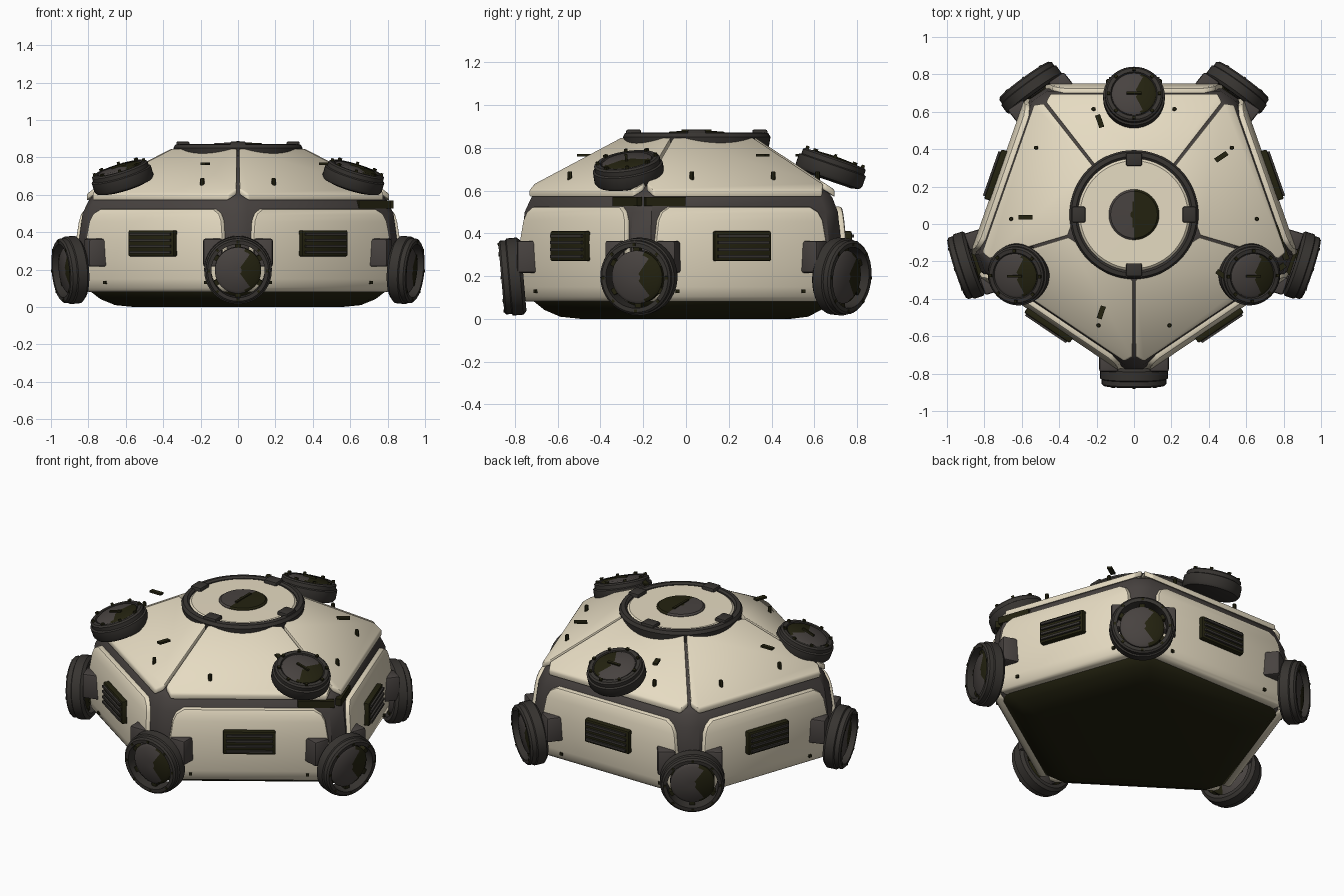
import bpy
import bmesh
from math import pi, cos, sin, tan, radians
from mathutils import Matrix, Vector

old = bpy.data.objects.get("Cube")
if old:
    bpy.data.objects.remove(old)


def material(name, rgb):
    m = bpy.data.materials.new(name)
    m.use_nodes = True
    m.diffuse_color = (*rgb, 1)
    bsdf = m.node_tree.nodes["Principled BSDF"]
    bsdf.inputs["Base Color"].default_value = (*rgb, 1)
    bsdf.inputs["Roughness"].default_value = 0.7
    return m


CREAM = material("cream_plating", (0.79, 0.71, 0.54))
GREY = material("dark_grey_frame", (0.064, 0.055, 0.051))
BLACK = material("charcoal_fittings", (0.038, 0.034, 0.03))
OLIVE = material("olive_black", (0.017, 0.016, 0.005))

made = []
STEP = 2 * pi / 5
SLOPE = 0.655
WALL = tan(pi / 5)
# Pentagon body space: slightly stretched sideways
BODY = Matrix.Diagonal((1.08, 1, 1, 1)) @ Matrix.Translation((0, 0.04, 0))


def loft(name, rings, mat, place=Matrix(), wrap=False, bevel=0):
    """Skin a stack of equal-sized point rings into one solid."""
    bm = bmesh.new()
    rows = [[bm.verts.new(place @ Vector(p)) for p in r] for r in rings]
    n = len(rows[0])
    pairs = list(zip(rows, rows[1:])) + ([(rows[-1], rows[0])] if wrap else [])
    for a, b in pairs:
        for i in range(n):
            j = (i + 1) % n
            bm.faces.new((a[i], a[j], b[j], b[i]))
    if not wrap:
        bm.faces.new(rows[0])
        bm.faces.new(rows[-1])
    bmesh.ops.recalc_face_normals(bm, faces=bm.faces)
    if bevel:
        edges = [e for e in bm.edges if e.calc_face_angle(0) > 0.7]
        bmesh.ops.bevel(bm, geom=edges, offset=bevel, segments=2,
                        profile=0.5, affect='EDGES')
    mesh = bpy.data.meshes.new(name)
    bm.to_mesh(mesh)
    bm.free()
    mesh.materials.append(mat)
    ob = bpy.data.objects.new(name, mesh)
    bpy.context.collection.objects.link(ob)
    made.append(ob)
    return ob


def paint(ob, mat, rule):
    """Give a second colour to the faces whose centre passes the rule."""
    ob.data.materials.append(mat)
    for p in ob.data.polygons:
        p.material_index = int(rule(p.center))


def lathe(name, profile, mat, place, sides=40, wrap=False):
    rings = [[(r * cos(2 * pi * i / sides), r * sin(2 * pi * i / sides), z)
              for i in range(sides)] for r, z in profile]
    return loft(name, rings, mat, place, wrap)


def two_tone_cap(name, profile, place, axis, start):
    """Grey cap with an olive side, split along one local axis."""
    inverse = place.inverted()
    paint(lathe(name, profile, GREY, place), OLIVE,
          lambda c: (inverse @ c)[axis] > start)


def box(name, centre, size, mat, place, bevel=0):
    c, h = Vector(centre), Vector(size) / 2
    rings = [[c + Vector((sx * h.x, sy * h.y, sz * h.z))
              for sx, sy in ((-1, -1), (1, -1), (1, 1), (-1, 1))] for sz in (-1, 1)]
    return loft(name, rings, mat, place, bevel=bevel)


def turn(angle):
    return Matrix.Rotation(angle, 4, 'Z')


def studs(name, count, radius, z, size, mat, place):
    for i in range(count):
        box(name, (radius, 0, z), size, mat, place @ turn(2 * pi * i / count))


def pentagon(apothem, z, chamfer=0.06):
    """Pentagon ring with clipped corners, one corner facing front."""
    pts = []
    for k in range(5):
        half = apothem * WALL - chamfer * apothem / 0.69
        for t in (-half, half):
            pts.append(turn(pi / 2 + k * STEP) @ Vector((apothem, t, z)))
    return pts


# Inner hull with dark rounded belly and sloped roof
profile = [(0.45, 0.0), (0.53, 0.01), (0.593, 0.042), (0.638, 0.085), (0.675, 0.22),
           (0.685, 0.36), (0.67, 0.5), (0.645, 0.565), (0.63, 0.588), (0.27, 0.81)]
hull = loft("hull", [pentagon(a, z) for a, z in profile], GREY, BODY)
paint(hull, OLIVE, lambda c: c.z < 0.085)

# Wall rows: height, distance out, half width
wall_rows = [(0.08, 0.668, 0.425), (0.1, 0.684, 0.455), (0.15, 0.694, 0.46),
             (0.25, 0.705, 0.44), (0.36, 0.71, 0.42), (0.46, 0.7, 0.405),
             (0.5, 0.694, 0.385), (0.525, 0.688, 0.345)]


def roof_z(a):
    return 0.607 + (0.65 - a) * SLOPE


for k in range(5):
    face = BODY @ turn(pi / 2 + k * STEP)
    # Wall panel
    loft("wall_panel", [[(a - 0.05, -w, z), (a, -w, z), (a, w, z), (a - 0.05, w, z)]
                        for z, a, w in wall_rows], CREAM, face, bevel=0.012)
    # Roof panel with clipped outer corners
    outline = [(0.655, 0.415), (0.61, 0.61 * WALL - 0.008), (0.28, 0.28 * WALL - 0.006)]
    outline += [(a, -t) for a, t in reversed(outline)]
    loft("roof_panel", [[(a, t, roof_z(a) - d) for a, t in outline]
                        for d in (0.035, 0)], CREAM, face, bevel=0.009)
    # Vent with slats
    box("vent_frame", (0.715, 0, 0.34), (0.04, 0.278, 0.14), OLIVE, face, 0.008)
    for s in range(4):
        box("vent_slat", (0.738, 0, 0.292 + s * 0.032), (0.016, 0.25, 0.014), BLACK, face)
    # Bolts and floating rods
    for side in (-1, 1):
        lathe("roof_bolt", [(0.011, 0.64), (0.011, 0.685), (0.008, 0.69)], OLIVE,
              face @ Matrix.Translation((0.575, side * 0.2, 0)), 8)
        box("wall_bolt", (0.69, side * 0.31, 0.13), (0.02, 0.016, 0.016), OLIVE, face)
    rod = face @ Matrix.Translation((0.51, 0.17, 0.765)) @ turn(radians(18))
    box("roof_rod", (0, 0, 0), (0.07, 0.026, 0.012), OLIVE, rod)

# Olive belt plates wrapped round the left corner
for k, side in ((3, 1), (4, -1)):
    box("belt_plate", (0.648, side * 0.357, 0.548), (0.03, 0.194, 0.042), OLIVE,
        BODY @ turn(pi / 2 + k * STEP))

for k in range(5):
    angle = -pi / 2 + k * STEP
    corner = BODY @ turn(angle)
    # Wheel brackets and axle
    for side in (-1, 1):
        box("wheel_bracket", (0.775, side * 0.125, 0.29), (0.11, 0.095, 0.15), GREY,
            corner, 0.012)
    box("wheel_axle", (0.77, 0, 0.2), (0.12, 0.12, 0.12), OLIVE, corner)
    # Wheel leaning slightly inward at the bottom
    spot = corner @ Vector((0.85, 0, 0.197))
    spot.x *= 1.025
    wheel = (Matrix.Translation(spot) @ turn(angle)
             @ Matrix.Rotation(radians(95), 4, 'Y'))
    lathe("wheel_tyre", [(0.143, -0.05), (0.165, -0.05), (0.181, -0.035), (0.181, 0.015),
                         (0.173, 0.02), (0.173, 0.045), (0.163, 0.054), (0.143, 0.054)],
          BLACK, wheel, wrap=True)
    two_tone_cap("wheel_hub", [(0.08, -0.05), (0.124, -0.02), (0.124, 0.02),
                               (0.108, 0.032), (0.02, 0.036)], wheel, 1, 0.035)
    studs("wheel_spoke", 6, 0.13, 0.0, (0.04, 0.03, 0.04), OLIVE, wheel)
    studs("wheel_stud", 8, 0.156, 0.05, (0.014, 0.014, 0.014), OLIVE, wheel)

# Three tilted roof pods
for x, y, z in ((0, 0.68, 0.705), (0.62, -0.27, 0.695), (-0.62, -0.27, 0.695)):
    out = Vector((x, y - 0.05, 0)).normalized()
    tilt = Matrix.Rotation(radians(19), 4, Vector((0, 0, 1)).cross(out))
    pod = Matrix.Translation((x, y, z)) @ tilt
    lathe("pod_casing", [(0.12, -0.06), (0.155, -0.05), (0.165, -0.035), (0.165, 0.015),
                         (0.155, 0.02), (0.155, 0.042), (0.145, 0.05), (0.125, 0.05),
                         (0.12, 0.04)], BLACK, pod)
    two_tone_cap("pod_cap", [(0.118, 0.03), (0.118, 0.046), (0.105, 0.054),
                             (0.02, 0.058)], pod, 0, 0.03)
    studs("pod_stud", 8, 0.137, 0.052, (0.016, 0.016, 0.02), OLIVE, pod)
    box("pod_handle", (0, 0, 0.062), (0.08, 0.012, 0.012), OLIVE, pod)

# Top hatch
top = Matrix.Translation((0, 0.05, 0))
lathe("hatch_ring", [(0.3, 0.78), (0.335, 0.79), (0.345, 0.85), (0.335, 0.868),
                     (0.312, 0.872), (0.3, 0.862)], BLACK, top, 64, wrap=True)
lathe("hatch_plate", [(0.302, 0.80), (0.302, 0.852), (0.288, 0.864), (0.02, 0.866)],
      CREAM, top, 64)
two_tone_cap("hatch_cap", [(0.135, 0.85), (0.135, 0.868), (0.125, 0.876), (0.02, 0.88)],
             top, 0, 0)
box("hatch_handle", (0, 0, 0.88), (0.014, 0.14, 0.012), OLIVE, top)
for q in range(4):
    box("hatch_clamp", (0.295, 0, 0.865), (0.07, 0.085, 0.04), BLACK,
        top @ turn(q * pi / 2), 0.008)

# Smooth shading with crisp edges
bpy.ops.object.select_all(action='DESELECT')
for ob in made:
    ob.select_set(True)
bpy.context.view_layer.objects.active = made[0]
bpy.ops.object.shade_smooth_by_angle(angle=radians(35))
